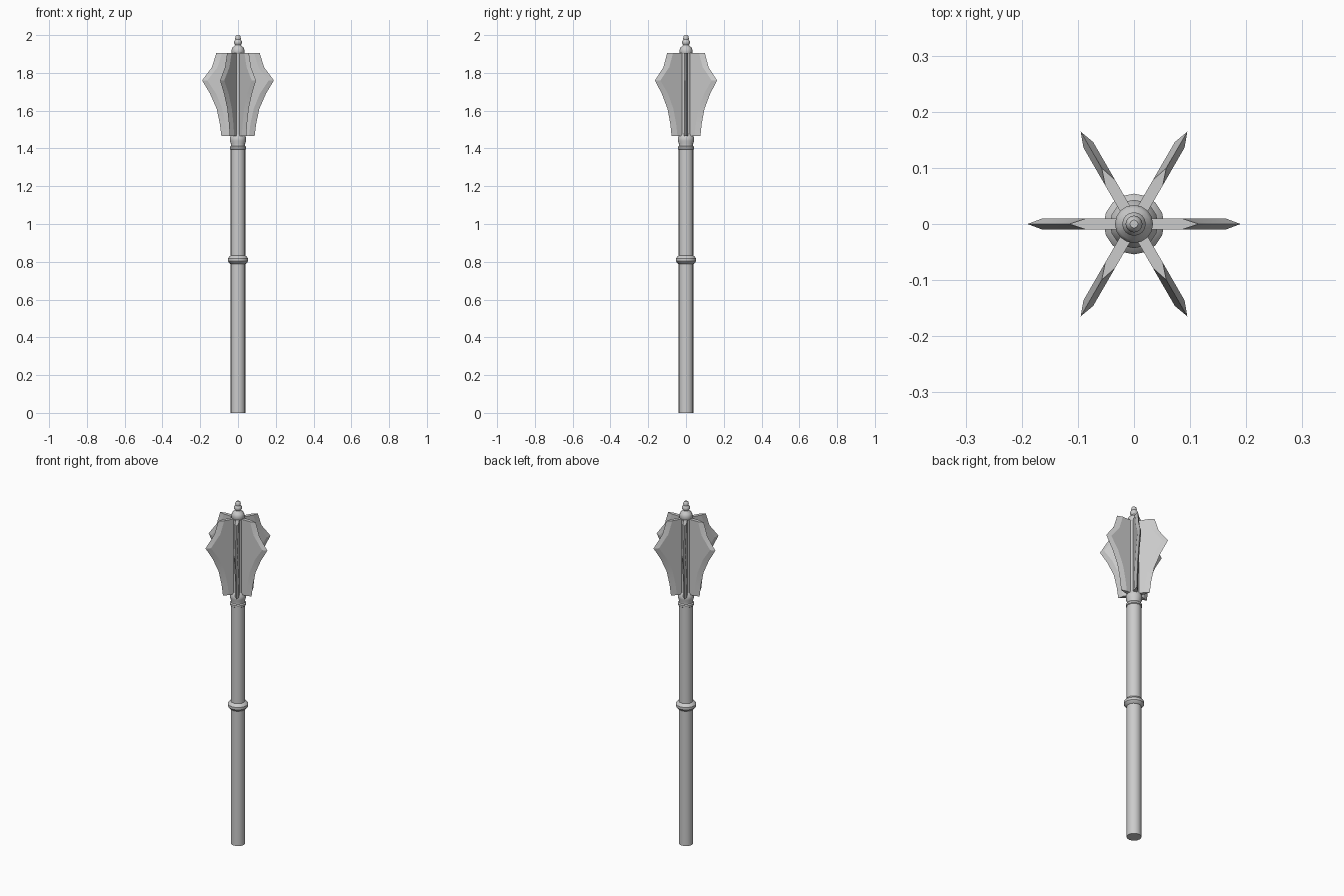
import bpy, bmesh, math

if "Cube" in bpy.data.objects:
    bpy.data.objects.remove(bpy.data.objects["Cube"])


def finish(name, bm, angle):
    bmesh.ops.recalc_face_normals(bm, faces=bm.faces)
    me = bpy.data.meshes.new(name)
    bm.to_mesh(me)
    bm.free()
    ob = bpy.data.objects.new(name, me)
    bpy.context.collection.objects.link(ob)
    bpy.ops.object.select_all(action='DESELECT')
    ob.select_set(True)
    bpy.context.view_layer.objects.active = ob
    bpy.ops.object.shade_smooth_by_angle(angle=math.radians(angle))
    return ob


def skin(bm, rings):
    """Join equal-sized closed rings of points and cap both ends."""
    rows = [[bm.verts.new(p) for p in r] for r in rings]
    n = len(rows[0])
    for a, b in zip(rows, rows[1:]):
        for i in range(n):
            j = (i + 1) % n
            bm.faces.new((a[i], a[j], b[j], b[i]))
    bm.faces.new(rows[0])
    bm.faces.new(rows[-1])


def lathe(name, profile, sides=16):
    bm = bmesh.new()
    skin(bm, [[(r * math.cos(2 * math.pi * i / sides),
                r * math.sin(2 * math.pi * i / sides), z) for i in range(sides)]
              for r, z in profile])
    return finish(name, bm, 35)


# Shaft and its grip ring
lathe("shaft", [(0.039, 0), (0.039, 1.41)])
lathe("grip_ring", [(0.038, 0.788), (0.043, 0.79), (0.054, 0.803),
                    (0.054, 0.817), (0.043, 0.831), (0.038, 0.833)])

# Collar under the head
lathe("collar", [(0.038, 1.393), (0.043, 1.397), (0.043, 1.407), (0.038, 1.413),
                 (0.038, 1.425), (0.043, 1.44), (0.043, 1.458), (0.033, 1.475)])

# Core that carries the blades, with domed cap and finial
lathe("head_core", [(0.033, 1.45), (0.033, 1.9)])
lathe("finial", [(0.028, 1.895), (0.034, 1.905), (0.034, 1.922), (0.029, 1.935),
                 (0.017, 1.944), (0.015, 1.948), (0.021, 1.957), (0.021, 1.967),
                 (0.014, 1.977), (0.015, 1.983), (0.012, 1.995), (0.007, 2.0)])

# Six flanged blades: (height, sharp edge radius, bevel start radius)
stations = [(1.465, 0.088, 0.058), (1.53, 0.096, 0.066), (1.61, 0.113, 0.083),
            (1.69, 0.148, 0.116), (1.76, 0.19, 0.163), (1.83, 0.138, 0.108),
            (1.905, 0.115, 0.085)]
t = 0.01
for k in range(6):
    c, s = math.cos(k * math.pi / 3), math.sin(k * math.pi / 3)
    rings = []
    for z, edge, ridge in stations:
        section = [(0.02, -t), (ridge, -t), (edge, 0), (ridge, t), (0.02, t)]
        rings.append([(x * c - y * s, x * s + y * c, z) for x, y in section])
    bm = bmesh.new()
    skin(bm, rings)
    finish(f"blade_{k + 1}", bm, 15)
